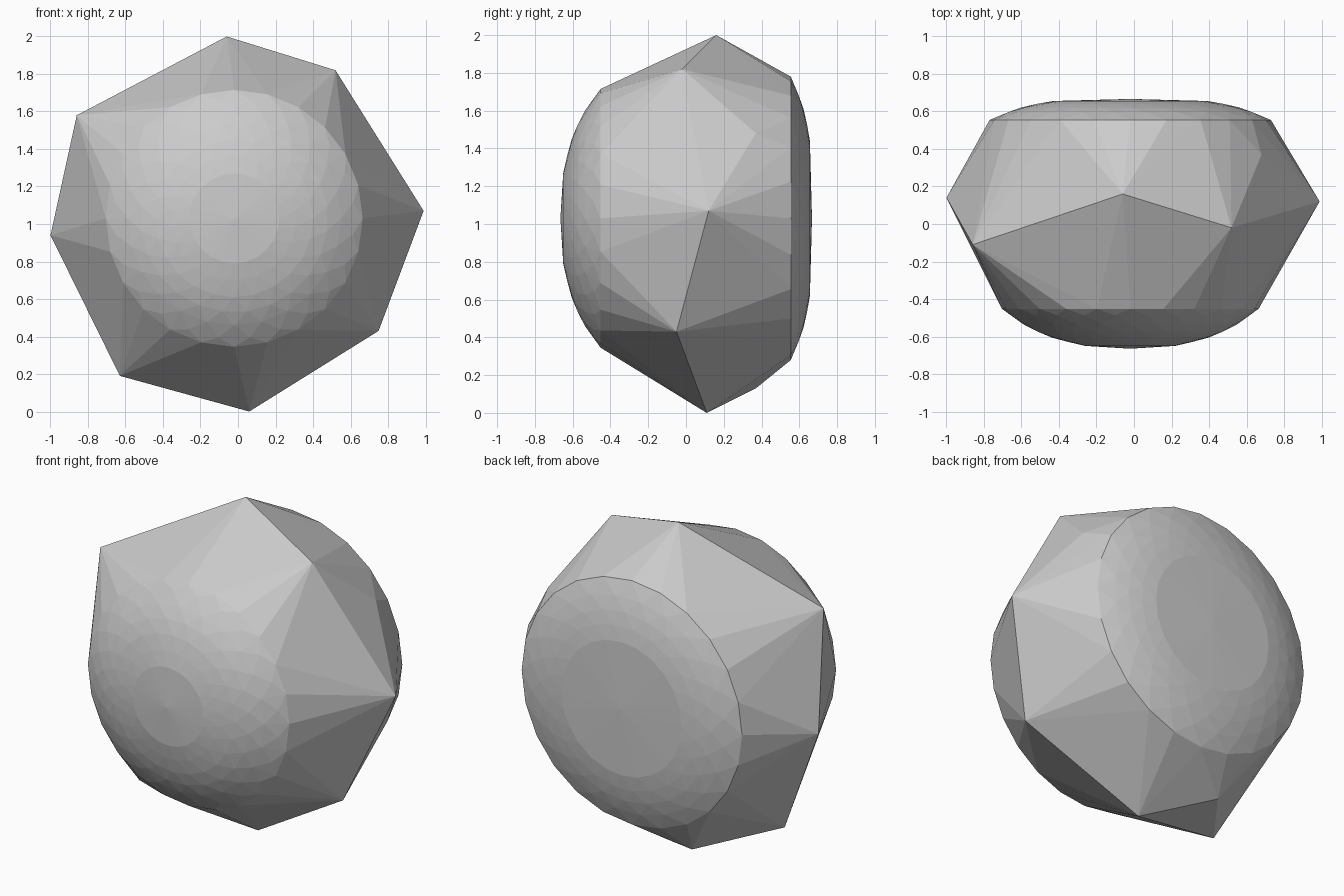
import bpy, bmesh
from math import sin, cos, pi

if "Cube" in bpy.data.objects:
    bpy.data.objects.remove(bpy.data.objects["Cube"])

CX, CZ = -0.02, 1.03
bm = bmesh.new()


def ring(radius, y, count, stagger):
    """Circle of points facing the y axis; every other ring is staggered."""
    for i in range(count):
        a = 2 * pi * (i + 0.5 * stagger) / count
        bm.verts.new((CX + radius * cos(a), y, CZ + radius * sin(a)))


# uneven girdle of eight sharp corners
girdle = [(-0.06, 0.16, 2.0), (0.52, -0.02, 1.82), (0.99, 0.12, 1.07),
          (0.75, -0.05, 0.43), (0.06, 0.11, 0.0), (-0.63, -0.06, 0.19),
          (-1.0, 0.14, 0.94), (-0.86, -0.11, 1.58)]
# small shoulder corners behind the girdle
shoulders = [(0.68, 0.37, 1.48), (-0.3, 0.37, 0.13)]
for p in girdle + shoulders:
    bm.verts.new(p)

# domed front (rounder) and back (flatter), each with a centre point
front = [(0.24, -0.65), (0.33, -0.63), (0.42, -0.605), (0.50, -0.573),
         (0.57, -0.535), (0.64, -0.487), (0.685, -0.452)]
back = [(0.41, 0.656), (0.50, 0.641), (0.58, 0.622), (0.66, 0.595), (0.75, 0.555)]
for profile, tip in ((front, -0.665), (back, 0.667)):
    bm.verts.new((CX, tip, CZ))
    for k, (r, y) in enumerate(profile):
        ring(r, y, 24, k % 2)

# wrap everything in one faceted skin
hull = bmesh.ops.convex_hull(bm, input=bm.verts[:])
loose = {g for g in hull["geom_interior"] + hull["geom_unused"]
         if isinstance(g, bmesh.types.BMVert)}
bmesh.ops.delete(bm, geom=list(loose), context='VERTS')
bmesh.ops.recalc_face_normals(bm, faces=bm.faces[:])

mesh = bpy.data.meshes.new("faceted_stone")
bm.to_mesh(mesh)
bm.free()
stone = bpy.data.objects.new("faceted_stone", mesh)
bpy.context.collection.objects.link(stone)
